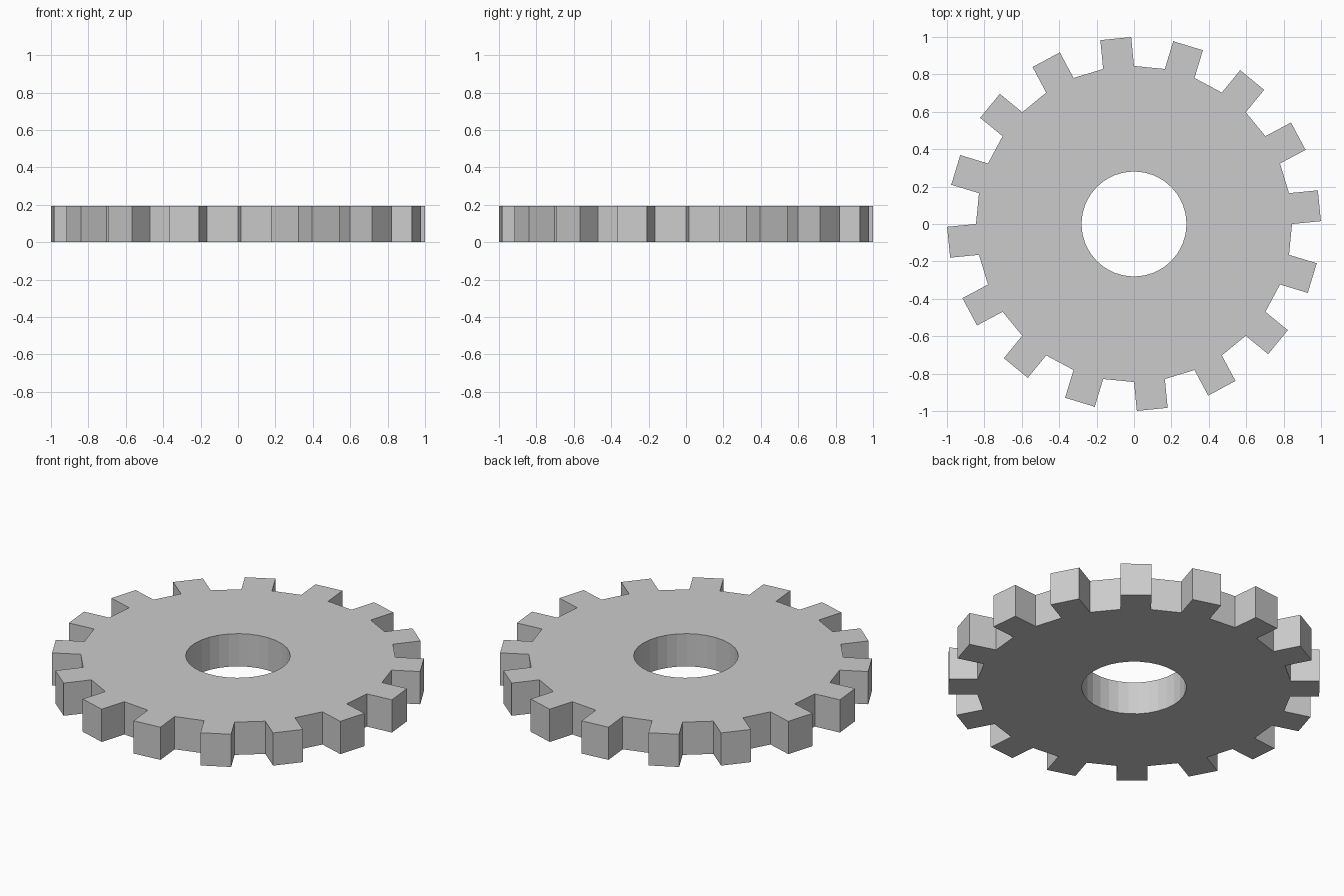
import bpy, bmesh
from math import cos, sin, tau

if "Cube" in bpy.data.objects:
    bpy.data.objects.remove(bpy.data.objects["Cube"])

SIDES = 32       # disc facets; every second facet carries a tooth
R_OUT = 0.845    # disc radius at the tooth roots
R_HOLE = 0.281   # centre bore radius
HEIGHT = 0.194
TOOTH = 0.155    # tooth length


def circle(bm, radius, z):
    return [bm.verts.new((radius * cos(i * tau / SIDES), radius * sin(i * tau / SIDES), z))
            for i in range(SIDES)]


def bridge(bm, a, b):
    return [bm.faces.new((a[i], a[(i + 1) % SIDES], b[(i + 1) % SIDES], b[i]))
            for i in range(SIDES)]


# Pierced disc: rim, top, bore and underside as four bands
bm = bmesh.new()
loops = [circle(bm, R_OUT, 0), circle(bm, R_OUT, HEIGHT),
         circle(bm, R_HOLE, HEIGHT), circle(bm, R_HOLE, 0)]
bands = [bridge(bm, loops[k], loops[(k + 1) % 4]) for k in range(4)]
bm.normal_update()

# Teeth: every second rim facet pushed straight out
for face in bands[0][::2]:
    direction = face.normal.copy()
    tip = bmesh.ops.extrude_discrete_faces(bm, faces=[face])["faces"][0]
    bmesh.ops.translate(bm, verts=tip.verts[:], vec=direction * TOOTH)

bmesh.ops.recalc_face_normals(bm, faces=bm.faces[:])
mesh = bpy.data.meshes.new("gear_wheel")
bm.to_mesh(mesh)
bm.free()
gear = bpy.data.objects.new("gear_wheel", mesh)
bpy.context.collection.objects.link(gear)
